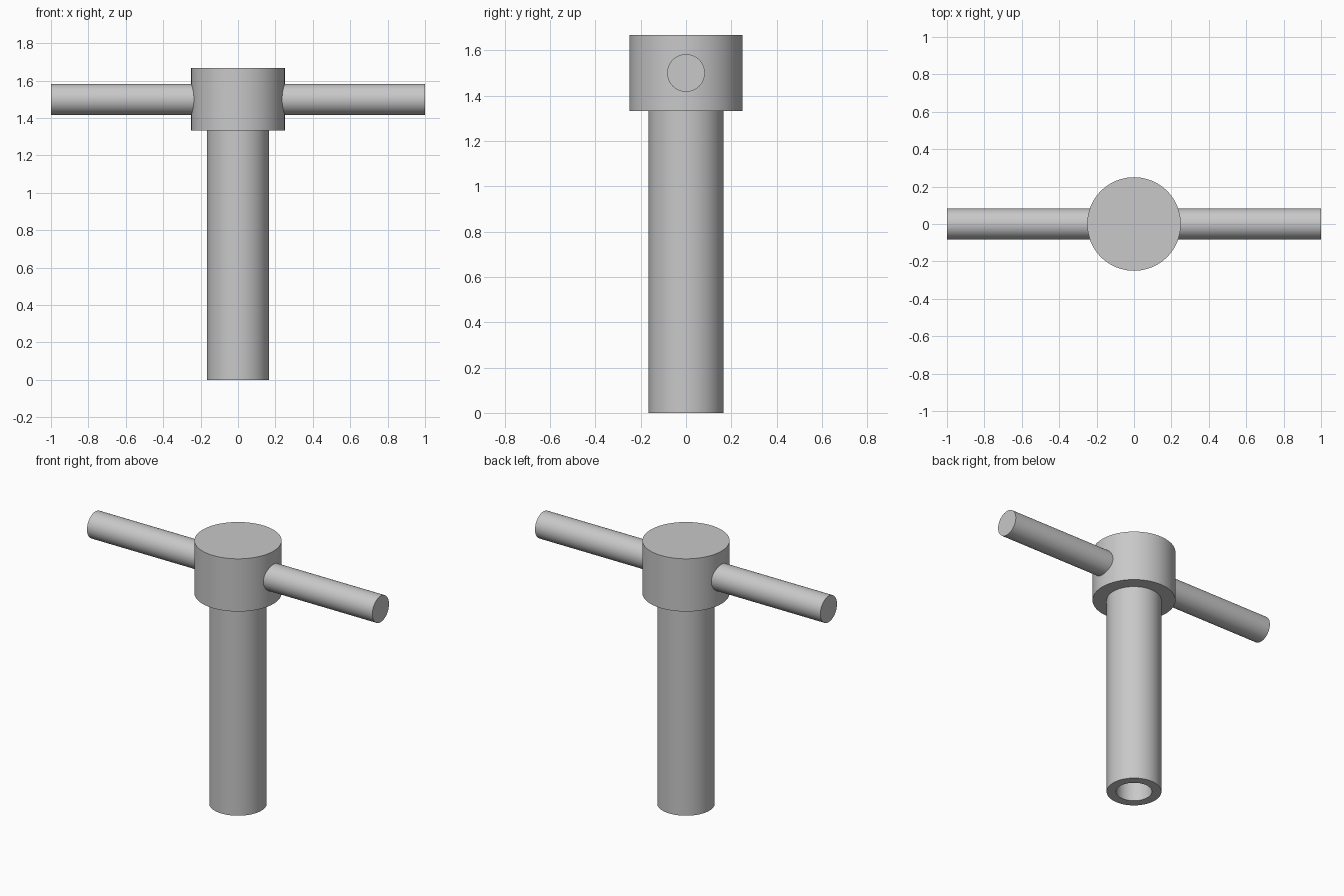
import bpy, bmesh, math
from mathutils import Matrix

cube = bpy.data.objects.get("Cube")
if cube:
    bpy.data.objects.remove(cube, do_unlink=True)

SEGMENTS = 96
HEAD_BOTTOM, HEAD_TOP = 1.333, 1.667
HEAD_RADIUS, SHAFT_RADIUS, BORE_RADIUS, BAR_RADIUS = 0.25, 0.165, 0.108, 0.083
BORE_DEPTH = 1.0
BAR_HEIGHT = (HEAD_BOTTOM + HEAD_TOP) / 2

steel = bpy.data.materials.new("plain grey metal")
steel.use_nodes = True
grey = (0.58, 0.58, 0.58, 1)
steel.diffuse_color = grey
steel.node_tree.nodes["Principled BSDF"].inputs["Base Color"].default_value = grey


def lathe(name, profile, matrix=Matrix()):
    """Revolve a profile of (radius, height) points that starts and ends on the axis."""
    bm = bmesh.new()
    verts = [bm.verts.new((r, 0, z)) for r, z in profile]
    edges = [bm.edges.new(pair) for pair in zip(verts, verts[1:])]
    bmesh.ops.spin(bm, geom=verts + edges, cent=(0, 0, 0), axis=(0, 0, 1),
                   angle=math.tau, steps=SEGMENTS, use_merge=True)
    bmesh.ops.remove_doubles(bm, verts=bm.verts, dist=1e-5)
    bmesh.ops.recalc_face_normals(bm, faces=bm.faces)
    bm.transform(matrix)
    mesh = bpy.data.meshes.new(name)
    bm.to_mesh(mesh)
    bm.free()
    mesh.materials.append(steel)
    obj = bpy.data.objects.new(name, mesh)
    bpy.context.collection.objects.link(obj)
    bpy.ops.object.select_all(action="DESELECT")
    obj.select_set(True)
    bpy.context.view_layer.objects.active = obj
    bpy.ops.object.shade_smooth_by_angle(angle=math.radians(30))
    return obj


# Shaft with a blind bore in its lower end, seated slightly into the head
lathe("shaft", [(0, BORE_DEPTH), (BORE_RADIUS, BORE_DEPTH), (BORE_RADIUS, 0),
                (SHAFT_RADIUS, 0), (SHAFT_RADIUS, HEAD_BOTTOM + 0.02),
                (0, HEAD_BOTTOM + 0.02)])

# Wide cylindrical head
lathe("head", [(0, HEAD_BOTTOM), (HEAD_RADIUS, HEAD_BOTTOM),
               (HEAD_RADIUS, HEAD_TOP), (0, HEAD_TOP)])

# Cross bar running through the head from side to side
lathe("cross_bar", [(0, -1), (BAR_RADIUS, -1), (BAR_RADIUS, 1), (0, 1)],
      Matrix.Translation((0, 0, BAR_HEIGHT)) @ Matrix.Rotation(math.pi / 2, 4, "Y"))
